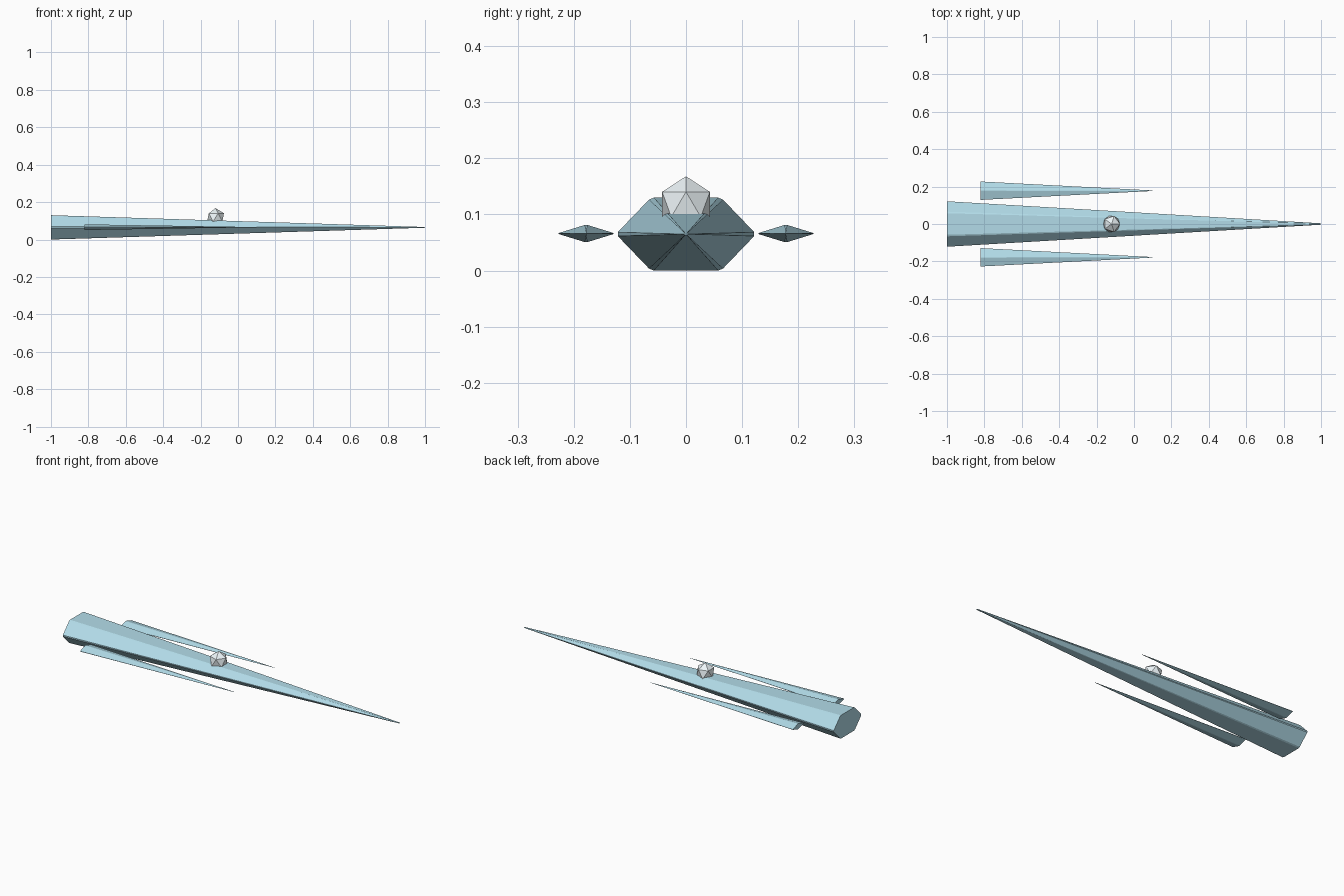
import bpy, bmesh
from math import cos, sin, pi
from mathutils import Vector

if "Cube" in bpy.data.objects:
    bpy.data.objects.remove(bpy.data.objects["Cube"])


def material(name, rgb):
    m = bpy.data.materials.new(name)
    m.diffuse_color = (*rgb, 1)
    m.use_nodes = True
    m.node_tree.nodes["Principled BSDF"].inputs["Base Color"].default_value = m.diffuse_color
    return m


def finish(name, bm, mat):
    bmesh.ops.recalc_face_normals(bm, faces=bm.faces)
    mesh = bpy.data.meshes.new(name)
    bm.to_mesh(mesh)
    bm.free()
    mesh.materials.append(mat)
    obj = bpy.data.objects.new(name, mesh)
    bpy.context.collection.objects.link(obj)
    return obj


def spike(name, sides, x0, x1, y, z, half_w, half_h, tip, chamfer, mat):
    """Tapered prism along x with narrow chamfers on its long edges."""
    flat = cos(pi / sides) if sides == 6 else 1
    corners = [Vector((cos(2 * pi * i / sides) * half_w,
                       sin(2 * pi * i / sides) * half_h / (sin(pi / 3) if sides == 6 else 1)))
               for i in range(sides)]
    profile = []
    for i, c in enumerate(corners):
        for other in (corners[i - 1], corners[(i + 1) % sides]):
            profile.append(c + (other - c).normalized() * chamfer)
    bm = bmesh.new()
    base = [bm.verts.new((x0, y + p.x, z + p.y)) for p in profile]
    nose = [bm.verts.new((x1, y + p.x * tip, z + p.y * tip)) for p in profile]
    n = len(profile)
    for i in range(n):
        j = (i + 1) % n
        bm.faces.new((base[i], base[j], nose[j], nose[i]))
    bm.faces.new(base)
    bm.faces.new(nose)
    return finish(name, bm, mat)


blue = material("hull_blue", (0.45, 0.72, 0.82))
glass = material("canopy_pale", (0.85, 0.92, 0.95))

# Long six-sided hull, pointing along +x
spike("hull", 6, -1.0, 1.0, 0, 0.065, 0.125, 0.065, 0.03, 0.005, blue)

# Thin diamond-section side pods
for label, side in (("left", 1), ("right", -1)):
    spike(label + "_side_pod", 4, -0.82, 0.10, side * 0.178, 0.066,
          0.052, 0.016, 0.03, 0.003, blue)

# Faceted canopy sunk into the hull
bm = bmesh.new()
bmesh.ops.create_icosphere(bm, subdivisions=1, radius=0.05)
bmesh.ops.translate(bm, verts=bm.verts, vec=(-0.12, 0, 0.118))
finish("canopy", bm, glass)
